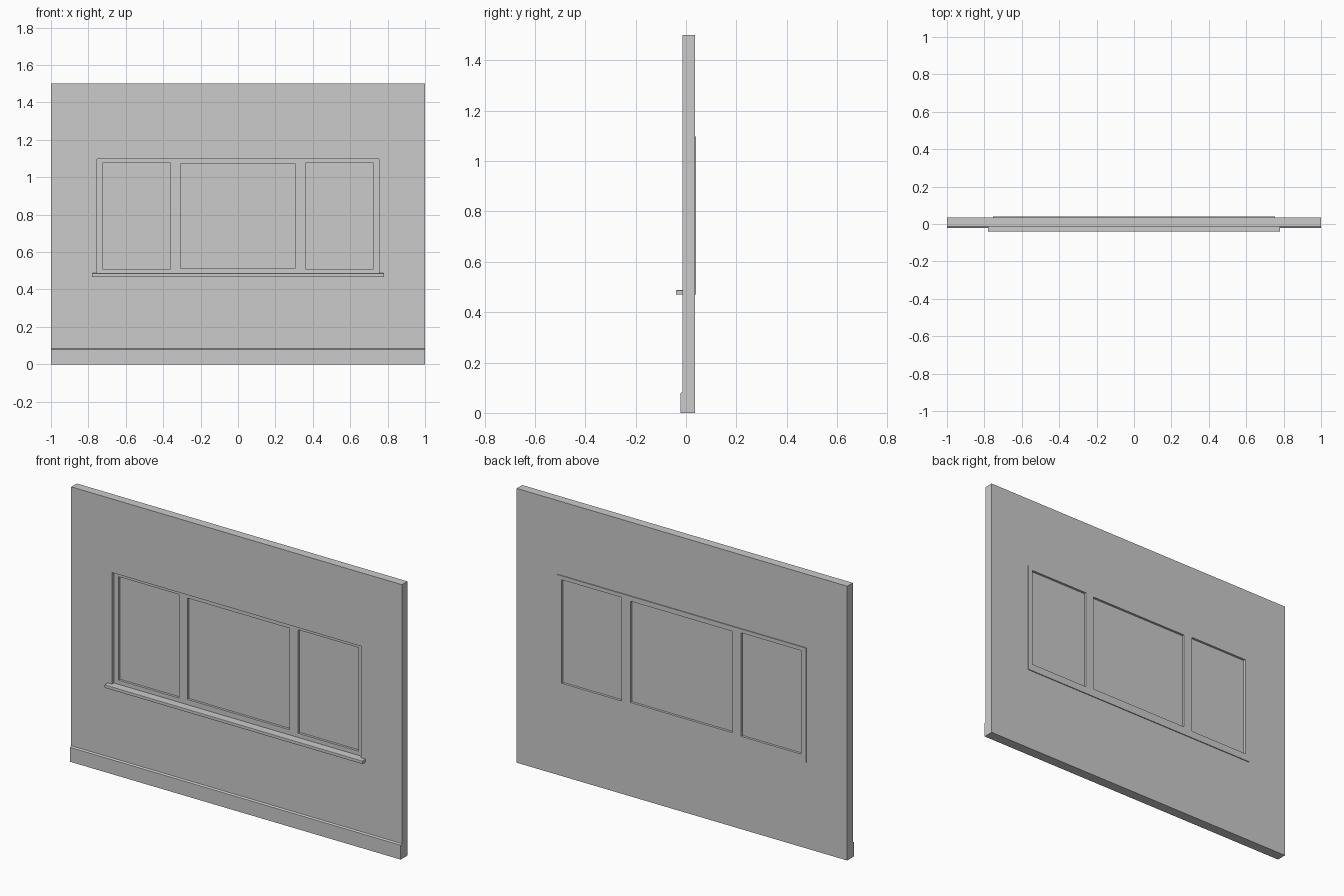
import bpy

cube = bpy.data.objects.get("Cube")
if cube:
    bpy.data.objects.remove(cube, do_unlink=True)

GREY = (0.6, 0.6, 0.6, 1)
mat = bpy.data.materials.new("plain grey")
mat.use_nodes = True
mat.diffuse_color = GREY
mat.node_tree.nodes["Principled BSDF"].inputs["Base Color"].default_value = GREY


def box(name, x, y, z, bevel=0):
    """Box spanning the (low, high) pairs x, y and z."""
    spans = (x, y, z)
    bpy.ops.mesh.primitive_cube_add(size=1, location=[(a + b) / 2 for a, b in spans])
    ob = bpy.context.object
    ob.name = name
    ob.scale = [b - a for a, b in spans]
    bpy.ops.object.transform_apply(location=False, rotation=False, scale=True)
    ob.data.materials.append(mat)
    if bevel:
        mod = ob.modifiers.new("Soft edge", 'BEVEL')
        mod.width = bevel
        mod.segments = 2
    return ob


def cut(target, name, x, z):
    """Cut a rectangular opening right through the target."""
    cutter = box(name, x, (-0.2, 0.2), z)
    cutter.hide_render = True
    cutter.hide_set(True)
    cutter.display_type = 'WIRE'
    mod = target.modifiers.new(name, 'BOOLEAN')
    mod.operation = 'DIFFERENCE'
    mod.solver = 'EXACT'
    mod.object = cutter


# Wall and window frame share one opening
opening_x, opening_z = (-0.753, 0.753), (0.47, 1.097)
wall = box("wall", (-1, 1), (-0.013, 0.035), (0, 1.5))
cut(wall, "wall_opening_cutter", opening_x, opening_z)
frame = box("window_frame", opening_x, (0.004, 0.04), opening_z)

# Three panes, each recessed in the frame on both sides
panes = {
    "right": ((-0.725, -0.361), (0.51, 1.076)),
    "middle": ((-0.308, 0.308), (0.516, 1.07)),
    "left": ((0.361, 0.725), (0.51, 1.076)),
}
for side, (x, z) in panes.items():
    cut(frame, side + "_pane_cutter", x, z)
    box(side + "_pane", x, (0.017, 0.027), z)

# Sill and skirting board
box("window_sill", (-0.78, 0.78), (-0.04, 0.006), (0.47, 0.487), 0.002)
skirting = box("skirting_board", (-1, 1), (-0.022, -0.013), (0, 0.084))

# Chamfer along the skirting's top front edge
for v in skirting.data.vertices:
    if v.co.z > 0 and v.co.y < 0:
        v.co.z -= 0.005
